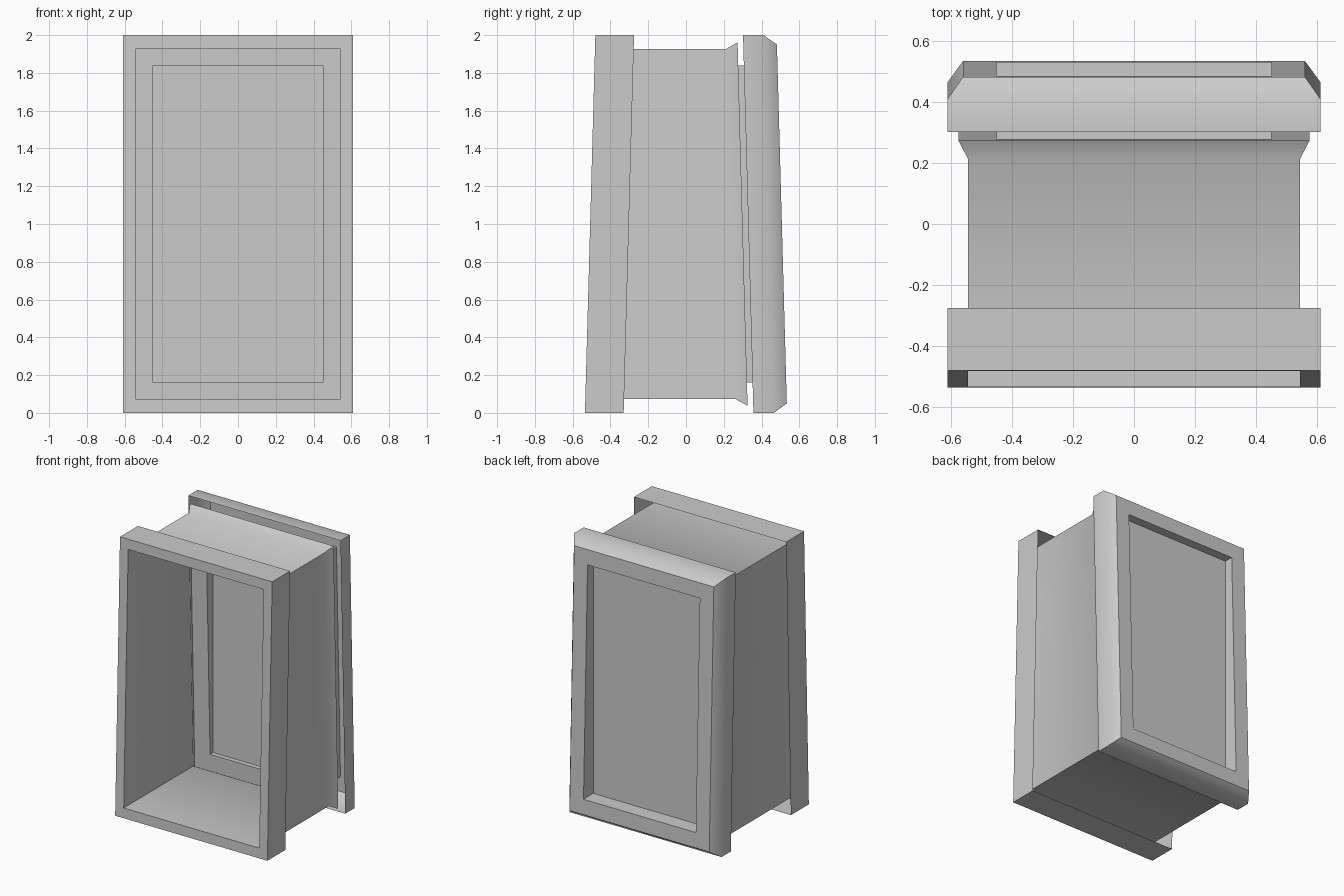
import bpy
import bmesh
from math import radians

LEAN = 0.0275   # front and back planes tip inwards with height
HEIGHT = 2.0

cube = bpy.data.objects.get("Cube")
if cube:
    bpy.data.objects.remove(cube, do_unlink=True)

grey = bpy.data.materials.new("plain grey")
grey.use_nodes = True
colour = (0.6, 0.6, 0.6, 1)
grey.diffuse_color = colour
grey.node_tree.nodes["Principled BSDF"].inputs["Base Color"].default_value = colour


def sheet(name, loops, caps=False):
    """Bridge rectangular loops given as (half width, margin, y at floor, lean)."""
    bm = bmesh.new()
    rings = []
    for half, margin, y, lean in loops:
        low, high = margin, HEIGHT - margin
        corners = [(-half, low), (half, low), (half, high), (-half, high)]
        rings.append([bm.verts.new((x, y + lean * z, z)) for x, z in corners])
    for a, b in zip(rings, rings[1:]):
        for i in range(4):
            j = (i + 1) % 4
            bm.faces.new((a[i], a[j], b[j], b[i]))
    if caps:
        bm.faces.new(rings[0])
        bm.faces.new(rings[-1][::-1])
        bmesh.ops.recalc_face_normals(bm, faces=bm.faces)
    mesh = bpy.data.meshes.new(name)
    bm.to_mesh(mesh)
    bm.free()
    mesh.materials.append(grey)
    obj = bpy.data.objects.new(name, mesh)
    bpy.context.collection.objects.link(obj)
    bpy.ops.object.select_all(action="DESELECT")
    obj.select_set(True)
    bpy.context.view_layer.objects.active = obj
    bpy.ops.object.shade_smooth_by_angle(angle=radians(45))
    return obj


# Front frame: outer lip, hollow behind, and flat front border
sheet("front_frame", [
    (0.61, 0, -0.33, LEAN),
    (0.61, 0, -0.535, LEAN),
    (0.543, 0.073, -0.535, LEAN),
])

# Body: open tube that flares at the back and turns in to the window opening
sheet("body_tube", [
    (0.45, 0.16, 0.327, -LEAN),
    (0.575, 0.038, 0.327, -LEAN),
    (0.543, 0.073, 0.265, -LEAN),
    (0.543, 0.073, -0.535, LEAN),
])

# Back frame: window tunnel, back border, bevelled edge and hollow outer lip
sheet("back_frame", [
    (0.45, 0.16, 0.327, -LEAN),
    (0.45, 0.16, 0.535, -LEAN),
    (0.56, 0.05, 0.535, -LEAN),
    (0.61, 0, 0.465, -LEAN),
    (0.61, 0, 0.357, -LEAN),
])

# Upright pane filling the window
sheet("window_pane", [
    (0.449, 0.161, 0.355, 0),
    (0.449, 0.161, 0.42, 0),
], caps=True)
